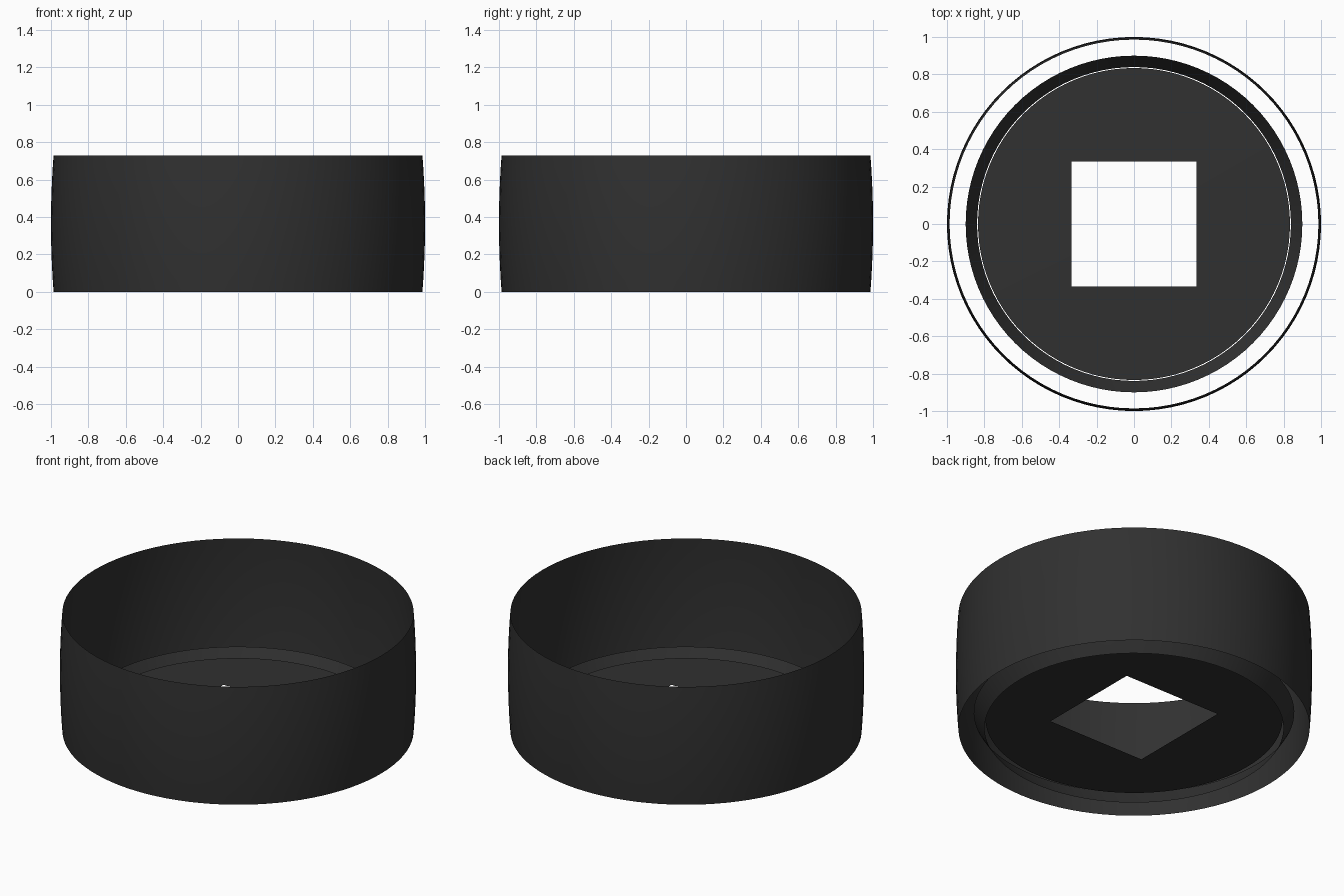
import bpy, math

if "Cube" in bpy.data.objects:
    bpy.data.objects.remove(bpy.data.objects["Cube"])

SEG = 96
H = 0.73


def material(name, rgb):
    m = bpy.data.materials.new(name)
    m.diffuse_color = (*rgb, 1.0)
    m.use_nodes = True
    m.node_tree.nodes["Principled BSDF"].inputs["Base Color"].default_value = m.diffuse_color
    return m


dark = material("dark charcoal", (0.03, 0.03, 0.03))


def loft(name, loops, smooth=True):
    """Open surface through a list of closed loops with equal point counts."""
    verts = [p for loop in loops for p in loop]
    faces = []
    for k in range(len(loops) - 1):
        for i in range(SEG):
            j = (i + 1) % SEG
            faces.append((k * SEG + i, k * SEG + j, (k + 1) * SEG + j, (k + 1) * SEG + i))
    me = bpy.data.meshes.new(name)
    me.from_pydata(verts, [], faces)
    me.materials.append(dark)
    for p in me.polygons:
        p.use_smooth = smooth
    ob = bpy.data.objects.new(name, me)
    bpy.context.collection.objects.link(ob)
    return ob


def circle(r, z):
    return [(r * math.cos(2 * math.pi * i / SEG), r * math.sin(2 * math.pi * i / SEG), z)
            for i in range(SEG)]


def square(h, z):
    pts = []
    for x, y, _ in circle(1, 0):
        s = h / max(abs(x), abs(y))
        pts.append((x * s, y * s, z))
    return pts


# Thin barrel-shaped outer wall
wall = []
for k in range(13):
    t = k / 12
    wall.append(circle(1.0 - 0.014 * (2 * t - 1) ** 2, H * t))
loft("outer_wall", wall)

# Flared inner ring, narrow at the bottom
loft("flared_ring", [circle(0.839, 0.0), circle(0.87, 0.05), circle(0.90, 0.1)])

# Floor disc with a square opening
loft("floor_disc", [circle(0.834, 0.06), square(0.333, 0.067)], smooth=False)
